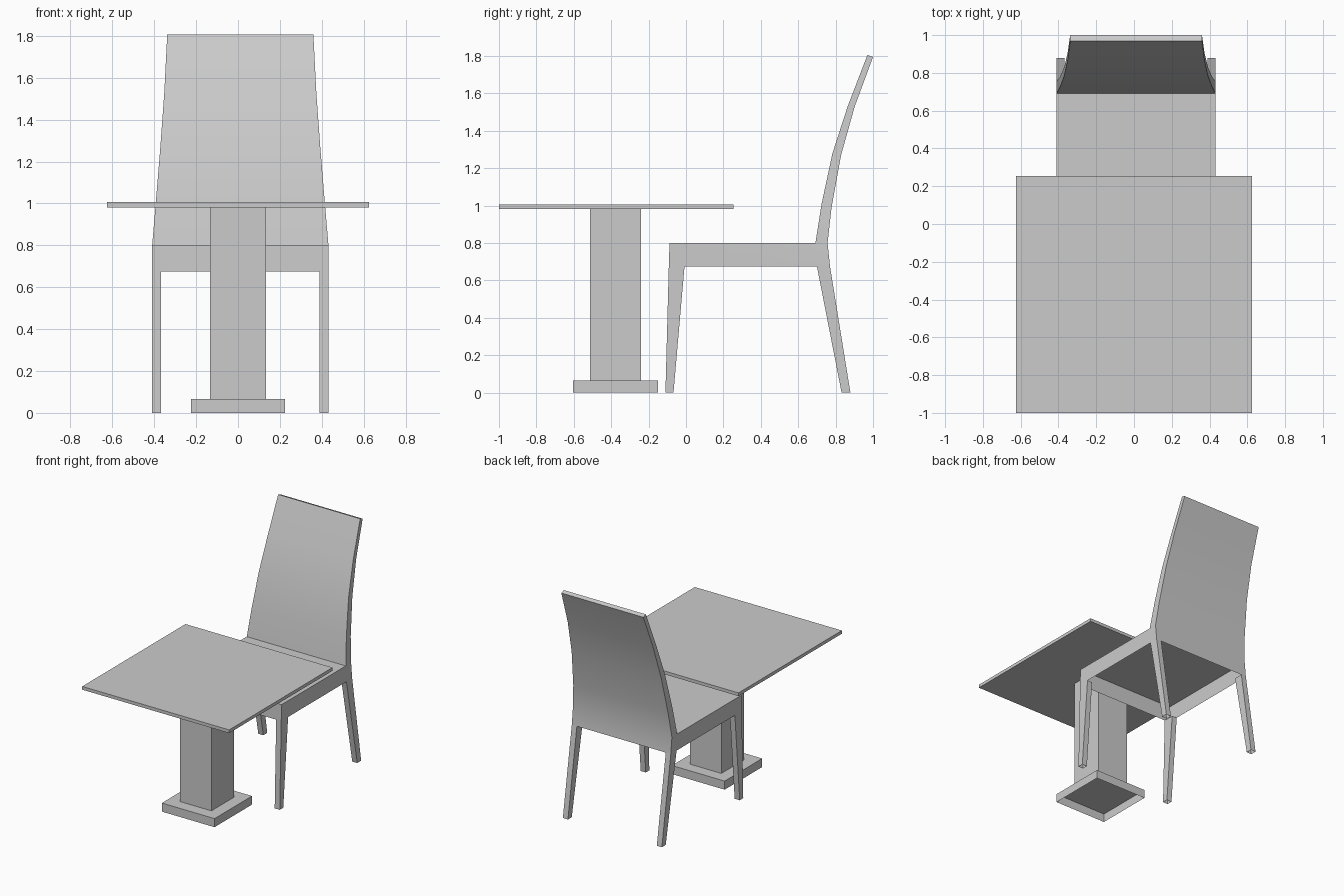
import bpy, bmesh

if "Cube" in bpy.data.objects:
    bpy.data.objects.remove(bpy.data.objects["Cube"])

CX = 0.011  # the chair sits slightly off the centre line


def loft(name, rings, start_cap=True, end_cap=True, open_sides=()):
    """Skin rings of four points; open_sides holds (segment, side) left out."""
    bm = bmesh.new()
    rows = [[bm.verts.new(p) for p in ring] for ring in rings]
    for i, (a, b) in enumerate(zip(rows, rows[1:])):
        for s in range(4):
            if (i, s) not in open_sides:
                t = (s + 1) % 4
                bm.faces.new((a[s], a[t], b[t], b[s]))
    if start_cap:
        bm.faces.new(rows[0][::-1])
    if end_cap:
        bm.faces.new(rows[-1])
    bmesh.ops.remove_doubles(bm, verts=bm.verts[:], dist=1e-5)
    bmesh.ops.recalc_face_normals(bm, faces=bm.faces[:])
    mesh = bpy.data.meshes.new(name)
    bm.to_mesh(mesh)
    bm.free()
    ob = bpy.data.objects.new(name, mesh)
    bpy.context.collection.objects.link(ob)
    return ob


def rect(x0, x1, y0, y1, z):
    return [(x0, y0, z), (x1, y0, z), (x1, y1, z), (x0, y1, z)]


def block(name, hx, y0, y1, z0, z1, bottom=True):
    return loft(name, [rect(-hx, hx, y0, y1, z0), rect(-hx, hx, y0, y1, z1)],
                start_cap=bottom)


# Table
block("table_top", 0.625, -1.0, 0.255, 0.981, 1.006)
block("table_column", 0.133, -0.513, -0.24, 0.066, 0.981)
block("table_base", 0.224, -0.605, -0.15, 0.0, 0.066, bottom=False)

# Seat and curved back: (upper y, z), (lower y, z), half width
stations = [
    ((-0.088, 0.80), (-0.092, 0.675), 0.421),
    ((0.692, 0.80), (0.770, 0.675), 0.421),
    ((0.692, 0.80), (0.757, 0.80), 0.421),
    ((0.725, 1.01), (0.778, 0.99), 0.403),
    ((0.783, 1.28), (0.829, 1.27), 0.381),
    ((0.864, 1.53), (0.902, 1.53), 0.363),
    ((0.970, 1.806), (1.0, 1.795), 0.349),
]
rings = [[(CX - w, *u), (CX + w, *u), (CX + w, *l), (CX - w, *l)]
         for u, l, w in stations]
# The underside of the seat is open
body = loft("seat_and_back", rings, open_sides={(0, 2)})
bpy.context.view_layer.objects.active = body
body.select_set(True)
bpy.ops.object.shade_smooth_by_angle(angle=0.5)

# Tapered legs, open at the ends: y range at floor, y range at seat
for part, floor, top in (("front_leg", (-0.11, -0.067), (-0.092, -0.008)),
                         ("rear_leg", (0.832, 0.879), (0.70, 0.77))):
    for side, x0, x1 in (("left", -0.421, -0.378), ("right", 0.378, 0.421)):
        loft(f"{part}_{side}",
             [rect(CX + x0, CX + x1, *floor, 0.0),
              rect(CX + x0, CX + x1, *top, 0.675)],
             start_cap=False, end_cap=False)
